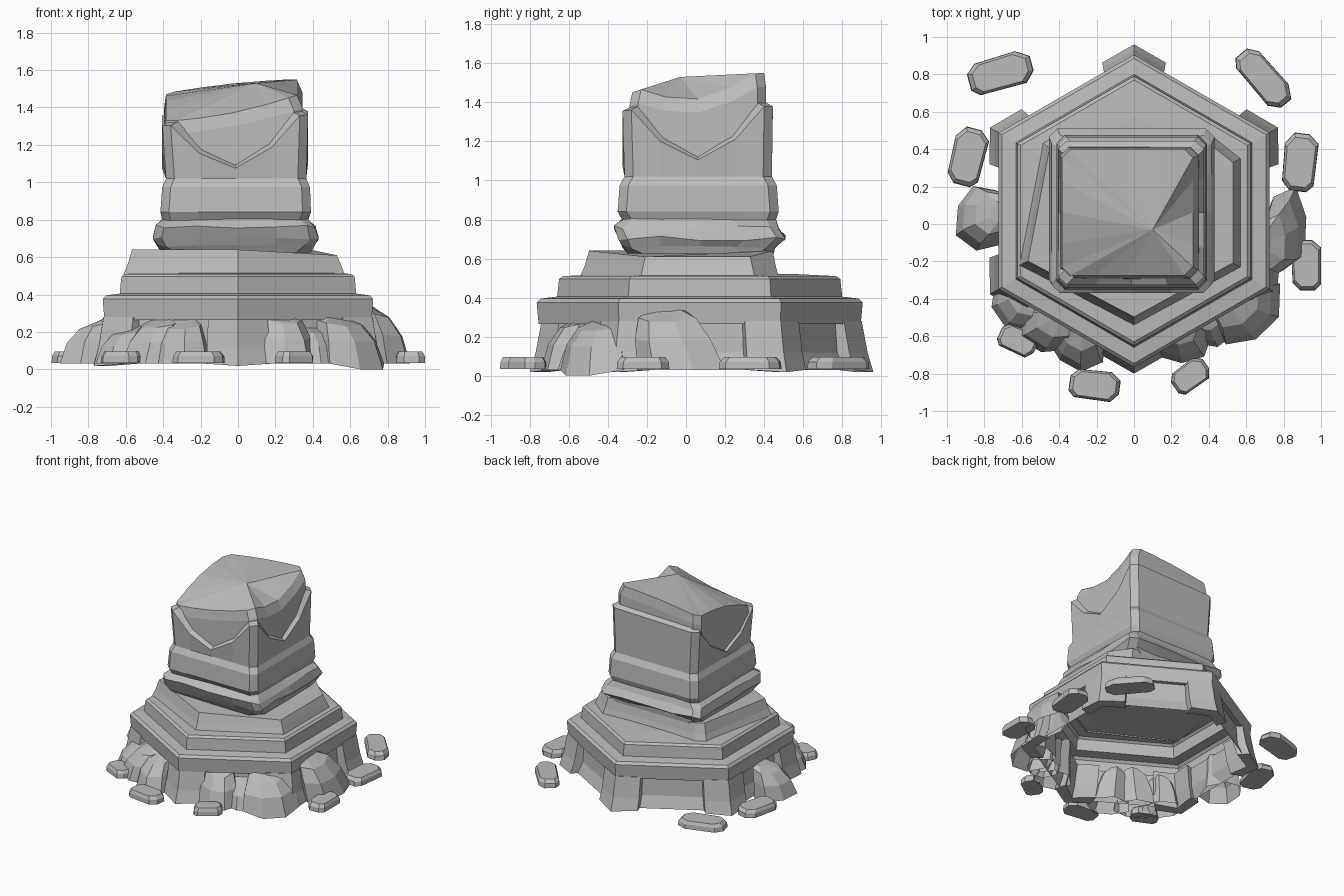
import bpy, bmesh, random
from math import sin, cos, pi, radians
from mathutils import Vector

random.seed(4)
cube = bpy.data.objects.get("Cube")
if cube:
    bpy.data.objects.remove(cube, do_unlink=True)

stone = bpy.data.materials.new("grey stone")
stone.use_nodes = True
GREY = (0.5, 0.5, 0.5, 1)
stone.diffuse_color = GREY
bsdf = stone.node_tree.nodes["Principled BSDF"]
bsdf.inputs["Base Color"].default_value = GREY
bsdf.inputs["Roughness"].default_value = 0.9

MID_Y = 0.07


def loft(name, rings, bottom=True, top=True, apex=None):
    """Skin a stack of equal-length rings, with flat faces."""
    bm = bmesh.new()
    rows = [[bm.verts.new(p) for p in ring] for ring in rings]
    n = len(rows[0])
    for low, high in zip(rows, rows[1:]):
        for i in range(n):
            j = (i + 1) % n
            bm.faces.new((low[i], low[j], high[j], high[i]))
    if bottom:
        bm.faces.new(rows[0][::-1])
    if apex:
        tip = bm.verts.new(apex)
        for i in range(n):
            bm.faces.new((rows[-1][i], rows[-1][(i + 1) % n], tip))
    elif top:
        bm.faces.new(rows[-1])
    bmesh.ops.recalc_face_normals(bm, faces=bm.faces)
    mesh = bpy.data.meshes.new(name)
    bm.to_mesh(mesh)
    bm.free()
    mesh.materials.append(stone)
    obj = bpy.data.objects.new(name, mesh)
    bpy.context.collection.objects.link(obj)
    return obj


def hexagon(r, z):
    return [(r * sin(i * pi / 3), MID_Y + r * cos(i * pi / 3), z) for i in range(6)]


SHAPE = (0, 0.62, 1, 0.62, 0)


def square(x0, x1, y0, y1, corner_z, dips=(0, 0, 0, 0), chamfer=0.045, jitter=0.0):
    """Chamfered square ring; each side's height sags by its dip."""
    corners = [Vector(c) for c in ((x0, y0), (x1, y0), (x1, y1), (x0, y1))]
    if not isinstance(corner_z, tuple):
        corner_z = (corner_z,) * 4
    ring = []
    for s in range(4):
        a, b = corners[s], corners[(s + 1) % 4]
        c = chamfer / (b - a).length
        for t, sag in zip((c, 0.25, 0.5, 0.75, 1 - c), SHAPE):
            p = a.lerp(b, t)
            z = corner_z[s] * (1 - t) + corner_z[(s + 1) % 4] * t - dips[s] * sag
            ring.append((p.x, p.y, z + random.uniform(-jitter, jitter)))
    return ring


# Hexagonal stepped base, hollow underneath
loft("stepped_base", [hexagon(r, z) for r, z in (
    (0.83, 0.03), (0.79, 0.12), (0.78, 0.27), (0.825, 0.265), (0.835, 0.375),
    (0.815, 0.395), (0.73, 0.405), (0.72, 0.495), (0.7, 0.51), (0.5, 0.52))], bottom=False)

# Buttress blocks on the corners of the base
for k in range(6):
    a = k * pi / 3
    out, side = Vector((sin(a), cos(a))), Vector((cos(a), -sin(a)))
    rings = []
    for r, w, z in ((0.89, 0.17, 0.03), (0.86, 0.165, 0.12), (0.83, 0.16, 0.28)):
        if k == 3:
            r -= 0.02
        ring = []
        for dr, dw in ((0, 0), (-0.57 * w, 1), (-0.57 * w - 0.09, 0.85),
                       (-0.09, 0), (-0.57 * w - 0.09, -0.85), (-0.57 * w, -1)):
            p = out * (r + dr) + side * dw * w
            ring.append((p.x, p.y + MID_Y, z - 0.012 * (dw == 0 and z < 0.1)))
        rings.append(ring)
    loft("corner_block", rings)

# Uneven upper step
outline = ((0, -0.52), (0.55, -0.22), (0.55, 0.34), (0.4, 0.46),
           (-0.4, 0.46), (-0.47, 0.42), (-0.59, -0.21))
loft("upper_step", [[(x * k, MID_Y + (y - MID_Y) * k, z - 0.03 * (x > 0.5) * (z > 0.6))
                     for x, y in outline]
                    for k, z in ((1.04, 0.505), (1.0, 0.56), (0.96, 0.64))], bottom=False)

# Layered tower, its rim sagging on three sides
rim = (1.3, 1.36, 1.38, 1.36)
rim_dips = (0.255, 0.265, 0, 0.26)
loft("tower", [
    square(-0.41, 0.39, -0.3, 0.45, 0.625, chamfer=0.08),
    square(-0.43, 0.405, -0.325, 0.455, 0.66, jitter=0.01),
    square(-0.455, 0.43, -0.345, 0.51, 0.705, jitter=0.015),
    square(-0.44, 0.415, -0.37, 0.475, 0.76, jitter=0.012),
    square(-0.405, 0.375, -0.325, 0.46, 0.8, jitter=0.005),
    square(-0.415, 0.39, -0.35, 0.475, 0.84),
    square(-0.405, 0.385, -0.34, 0.465, 0.975),
    square(-0.385, 0.365, -0.315, 0.44, 1.02),
    square(-0.405, 0.375, -0.325, 0.445, rim, rim_dips),
    square(-0.365, 0.34, -0.285, 0.41, tuple(z + 0.02 for z in rim), rim_dips),
], bottom=False, top=False)

# Slanted cap block rising out of the tower
cap_z = (1.32, 1.46, 1.555, 1.48)
loft("cap_block", [
    square(-0.38, 0.35, -0.295, 0.415, 0.95),
    square(-0.395, 0.345, -0.29, 0.41, tuple(z - 0.07 for z in cap_z), (0.02, 0.09, 0, -0.03)),
    square(-0.385, 0.315, -0.275, 0.4, cap_z, (0.02, 0.09, -0.01, -0.035)),
], apex=(0.1, -0.03, 1.53))

# Boulders leaning on the base: x, y, width, depth, height, sideways slant, foot
for x, y, w, d, h, slant, foot in (
        (-0.82, 0.03, 0.33, 0.26, 0.27, 0.03, 0.03),
        (0.8, -0.04, 0.42, 0.24, 0.35, 0.09, 0.03),
        (0.6, -0.46, 0.38, 0.32, 0.29, 0.02, 0.0),
        (0.43, -0.54, 0.26, 0.24, 0.24, 0, 0.03),
        (0.27, -0.62, 0.27, 0.24, 0.31, 0, 0.03),
        (-0.3, -0.65, 0.28, 0.24, 0.27, 0.02, 0.03),
        (-0.48, -0.55, 0.3, 0.24, 0.28, -0.03, 0.03),
        (-0.64, -0.43, 0.28, 0.22, 0.23, 0, 0.03)):
    inward = Vector((-x, MID_Y - y)).normalized()
    side = Vector((-inward.y, inward.x))
    wobble = [random.uniform(0.88, 1.12) for _ in range(7)]
    rings = []
    for scale, lean, level in ((1.1, 0, 0.0), (0.95, 0.02, 0.5), (0.72, 0.06, 0.85), (0.35, 0.1, 1)):
        ring = []
        for i, k in enumerate(wobble):
            a = i * 2 * pi / 7
            p = (Vector((x, y)) + inward * (lean + cos(a) * d / 2 * scale * k)
                 + side * (slant * level + sin(a) * w / 2 * scale * k))
            z = 0.03 + (h - 0.03) * level * (1 + 0.1 * cos(a))
            if level == 0 and i in (3, 4):
                z = foot
            ring.append((p.x, p.y, z))
        rings.append(ring)
    loft("boulder", rings, bottom=False)

# Loose slabs around the foot: x, y, length, width, turn
for x, y, length, width, turn in (
        (-0.715, 0.81, 0.35, 0.18, 15), (0.695, 0.78, 0.36, 0.16, -50),
        (-0.89, 0.36, 0.31, 0.18, 75), (0.885, 0.33, 0.31, 0.18, 83),
        (0.92, -0.22, 0.27, 0.16, 90), (-0.62, -0.62, 0.21, 0.14, -25),
        (-0.21, -0.86, 0.27, 0.16, -8), (0.3, -0.81, 0.21, 0.14, 35)):
    c, s = cos(radians(turn)), sin(radians(turn))
    rings = []
    for k, z in ((1, 0.035), (0.98, 0.07), (0.84, 0.095)):
        ring = []
        for u, v in ((-0.5, -0.3), (-0.38, -0.5), (0.35, -0.5), (0.5, -0.2),
                     (0.5, 0.25), (0.3, 0.5), (-0.35, 0.45), (-0.5, 0.2)):
            u, v = u * length * k, v * width * k
            ring.append((x + u * c - v * s, y + u * s + v * c, z))
        rings.append(ring)
    loft("slab", rings)
